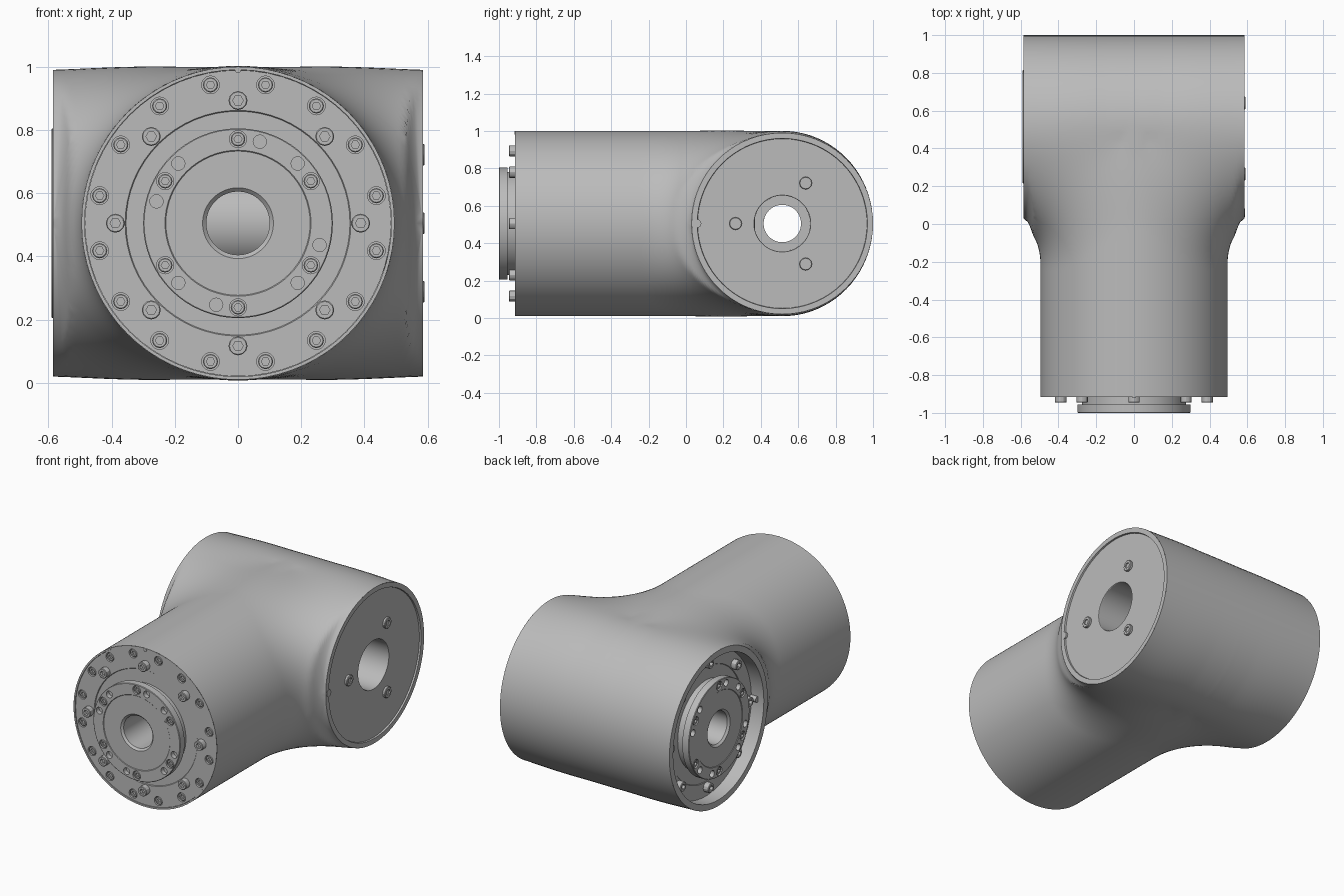
import bpy, bmesh, math
from mathutils import Matrix, Vector

if "Cube" in bpy.data.objects:
    bpy.data.objects.remove(bpy.data.objects["Cube"], do_unlink=True)

# Main sizes: cross barrel runs along x, neck barrel runs along -y
MID_Z, BARREL_Y = 0.505, 0.515
BARREL_R, NECK_R, HALF_X = 0.485, 0.495, 0.585
NECK_END = -0.915

grey = bpy.data.materials.new("cast_grey")
grey.use_nodes = True
grey.diffuse_color = (0.5, 0.5, 0.5, 1)
grey.node_tree.nodes["Principled BSDF"].inputs["Base Color"].default_value = (0.5, 0.5, 0.5, 1)


def smooth_by_angle(bm, limit=math.radians(30)):
    for f in bm.faces:
        f.smooth = True
    for e in bm.edges:
        e.smooth = len(e.link_faces) != 2 or e.calc_face_angle(0) < limit


def make_object(name, bm, matrix):
    bmesh.ops.remove_doubles(bm, verts=bm.verts, dist=0.0002)
    bmesh.ops.recalc_face_normals(bm, faces=bm.faces)
    smooth_by_angle(bm)
    mesh = bpy.data.meshes.new(name)
    bm.to_mesh(mesh)
    bm.free()
    mesh.materials.append(grey)
    obj = bpy.data.objects.new(name, mesh)
    obj.matrix_world = matrix
    bpy.context.scene.collection.objects.link(obj)
    return obj


def frame(origin, right, out):
    """Local z points outward, local y points up."""
    rot = Matrix((right, (0, 0, 1), out)).transposed().to_4x4()
    return Matrix.Translation(origin) @ rot


def add_lathe(bm, profile, segs=64, closed=False, at=(0, 0), hex_rings=()):
    """Spin (radius, height) points; hex_rings turn 12-sided rings into hexagons."""
    rings = []
    for n, (r, h) in enumerate(profile):
        ring = []
        for i in range(segs):
            a = math.tau * i / segs
            k = r * (math.cos(math.pi / 6) if n in hex_rings and i % 2 else 1)
            ring.append(bm.verts.new((at[0] + k * math.cos(a), at[1] + k * math.sin(a), h)))
        rings.append(ring)
    pairs = list(zip(rings, rings[1:])) + ([(rings[-1], rings[0])] if closed else [])
    for p, q in pairs:
        for i in range(segs):
            j = (i + 1) % segs
            bm.faces.new((p[i], p[j], q[j], q[i]))


def lathe_object(name, profile, matrix, **kw):
    bm = bmesh.new()
    add_lathe(bm, profile, **kw)
    return make_object(name, bm, matrix)


def polar(radius, degrees):
    return [(radius * math.cos(math.radians(d)), radius * math.sin(math.radians(d))) for d in degrees]


def screws(name, spots, r, base, top, matrix):
    """Cap screws with hexagon sockets."""
    bm = bmesh.new()
    s, floor = r * 0.55, base + (top - base) * 0.55
    for p in spots:
        add_lathe(bm, [(0, base), (r, base), (r, top - 0.003), (r - 0.003, top), (s, top),
                       (s, floor), (0, floor)], 12, at=p, hex_rings=(4, 5))
    make_object(name, bm, matrix)


def cut_pockets(obj, groups, floor):
    """Sink round pockets, given as (spots, radius) groups, down to the floor height."""
    bm = bmesh.new()
    for spots, r in groups:
        for p in spots:
            add_lathe(bm, [(0, floor), (r, floor), (r, floor + 0.06), (0, floor + 0.06)], 20, at=p)
    cutter = make_object("pocket_cutter", bm, obj.matrix_world)
    cutter.hide_render = True
    cut = obj.modifiers.new("pockets", "BOOLEAN")
    cut.operation, cut.solver, cut.object = "DIFFERENCE", "EXACT", cutter
    bpy.context.view_layer.update()
    done = bpy.data.meshes.new_from_object(obj.evaluated_get(bpy.context.evaluated_depsgraph_get()))
    obj.modifiers.clear()
    obj.data = done
    bpy.data.objects.remove(cutter, do_unlink=True)
    bm = bmesh.new()
    bm.from_mesh(done)
    smooth_by_angle(bm)
    bm.to_mesh(done)
    bm.free()


# Housing: slightly crowned barrel and neck, joined by a wide blend
def field(x, y, z):
    crown = 1 + 0.02 * max(0, 1 - (x / HALF_X) ** 2)
    rho, s = math.hypot(y - BARREL_Y, z / crown), math.hypot(x, z)
    a, b = rho - BARREL_R, s - NECK_R
    dot = min(1, z * z / max(rho * s, 1e-6))
    limit = math.hypot(HALF_X, z) - NECK_R + 3.2 * max(0, HALF_X - abs(x))
    k = min(0.25 * (1 - dot) * (1 + 3 * dot), limit)
    if k < 1e-4:
        return min(a, b)
    h = max(k - abs(a - b), 0) / k
    return min(a, b) - h * h * k / 4


def section(y, cols=80):
    """Upper outline of the housing at depth y."""
    end = math.sqrt(max(0, BARREL_R ** 2 - (y - BARREL_Y) ** 2))
    start = math.atan2(end, HALF_X)
    pts = []
    for j in range(cols + 1):
        t = start + (math.pi - 2 * start) * j / cols
        c, s = math.cos(t), math.sin(t)
        low, high = 0, min(0.8, HALF_X / max(abs(c), 1e-6))
        if j in (0, cols) and y > BARREL_Y - BARREL_R - 1e-6:
            low = high
        for _ in range(28):
            m = (low + high) / 2
            if field(m * c, y, m * s) < 0:
                low = m
            else:
                high = m
        pts.append(Vector((low * c, y, max(0, low * s))))
    return pts


def build_housing():
    tip = BARREL_Y - BARREL_R
    depths = [NECK_END, -0.6, -0.42]
    depths += [-0.32 + (tip + 0.32) * i / 18 for i in range(18)]
    depths += [BARREL_Y - BARREL_R * math.cos(math.pi / 2 * i / 24) for i in range(25)]
    rows = [section(y) for y in depths]
    seam = rows[-1]
    for i in range(1, 21):
        t = math.pi / 2 * i / 20
        rows.append([Vector((p.x, BARREL_Y + BARREL_R * math.sin(t), p.z * math.cos(t))) for p in seam])
    bm = bmesh.new()
    grid = [[bm.verts.new(p) for p in row] for row in rows]
    for p, q in zip(grid, grid[1:]):
        for j in range(len(p) - 1):
            bm.faces.new((p[j], p[j + 1], q[j + 1], q[j]))
    obj = make_object("housing", bm, Matrix.Translation((0, 0, MID_Z)))
    mirror = obj.modifiers.new("lower_half", "MIRROR")
    mirror.use_axis = (False, False, True)
    mirror.merge_threshold = 0.0005


# Output flange: base ring, stepped plate with pockets, screws
def build_flange(prefix, radius, matrix):
    base = lathe_object(prefix + "_flange_base", [
        (0.1, -0.05), (0.1, -0.004), (0.354, -0.004), (0.357, 0), (radius, 0), (radius, -0.05)],
        matrix, closed=True)
    plate = lathe_object(prefix + "_flange_plate", [
        (0.1, -0.03), (0.275, -0.03), (0.275, 0.045), (0.3, 0.045), (0.3, 0.087), (0.297, 0.09),
        (0.231, 0.09), (0.228, 0.087), (0.112, 0.087), (0.1, 0.075)], matrix, closed=True)
    bolt_spots = polar(0.266, range(30, 390, 60))
    hole_spots = polar(0.267, [a + q for a in (45, 75) for q in range(0, 360, 90)])
    cut_pockets(plate, [(bolt_spots, 0.027), (hole_spots, 0.021)], 0.062)
    screws(prefix + "_plate_screws", bolt_spots, 0.023, 0.06, 0.087, matrix)
    screws(prefix + "_base_screws", polar(0.388, range(0, 360, 45)), 0.03, -0.006, 0.036, matrix)
    return base


build_housing()

# Front end of the neck
front = frame((0, -0.91, MID_Z), (1, 0, 0), (0, -1, 0))
rim = -0.91 - NECK_END
lathe_object("front_rim", [(NECK_R, rim), (0.485, rim), (0.485, -0.03)], front, segs=72)
front_base = build_flange("front", 0.484, front)
edge_spots = polar(0.446, [11.25 + 22.5 * i for i in range(16)])
cut_pockets(front_base, [(edge_spots, 0.028)], -0.03)
screws("front_edge_screws", edge_spots, 0.024, -0.032, -0.003, front)
lathe_object("front_bore", [(0.1, 0), (0.1, -1.28)], front, segs=48)
lathe_object("front_index_pin", [(0, 0), (0.01, 0), (0.01, 0.008), (0, 0.008)], front, segs=12, at=(0, 0.485))

# Right end: recessed flange inside the barrel
right = frame((-0.5, BARREL_Y, MID_Z), (0, -1, 0), (-1, 0, 0))
lathe_object("right_rim", [(BARREL_R, 0.085), (0.447, 0.085), (0.447, -0.03)], right, segs=72)
build_flange("right", 0.446, right)
lathe_object("right_index_pin", [(0, 0), (0.018, 0), (0.018, 0.045), (0, 0.045)], right, segs=16, at=(0.44, 0))

# Left end: flush cover with a deep central bore
left = frame((HALF_X, BARREL_Y, MID_Z), (0, 1, 0), (1, 0, 0))
lathe_object("left_rim", [(BARREL_R, 0), (0.455, 0), (0.452, -0.02)], left, segs=72)
lathe_object("left_cover", [(0.453, -0.01), (0.152, -0.01), (0.15, -0.013)], left)
lathe_object("cross_bore", [(0.15, -0.012), (0.15, -0.97), (0.1, -0.97), (0.1, -1.09)], left, segs=48)
screws("cover_screws", polar(0.25, (60, 180, 300)), 0.034, -0.012, 0.005, left)
lathe_object("left_index_pin", [(0, -0.02), (0.022, -0.02), (0.022, 0.002), (0, 0.002)], left, segs=16,
             at=(-0.455, 0))
